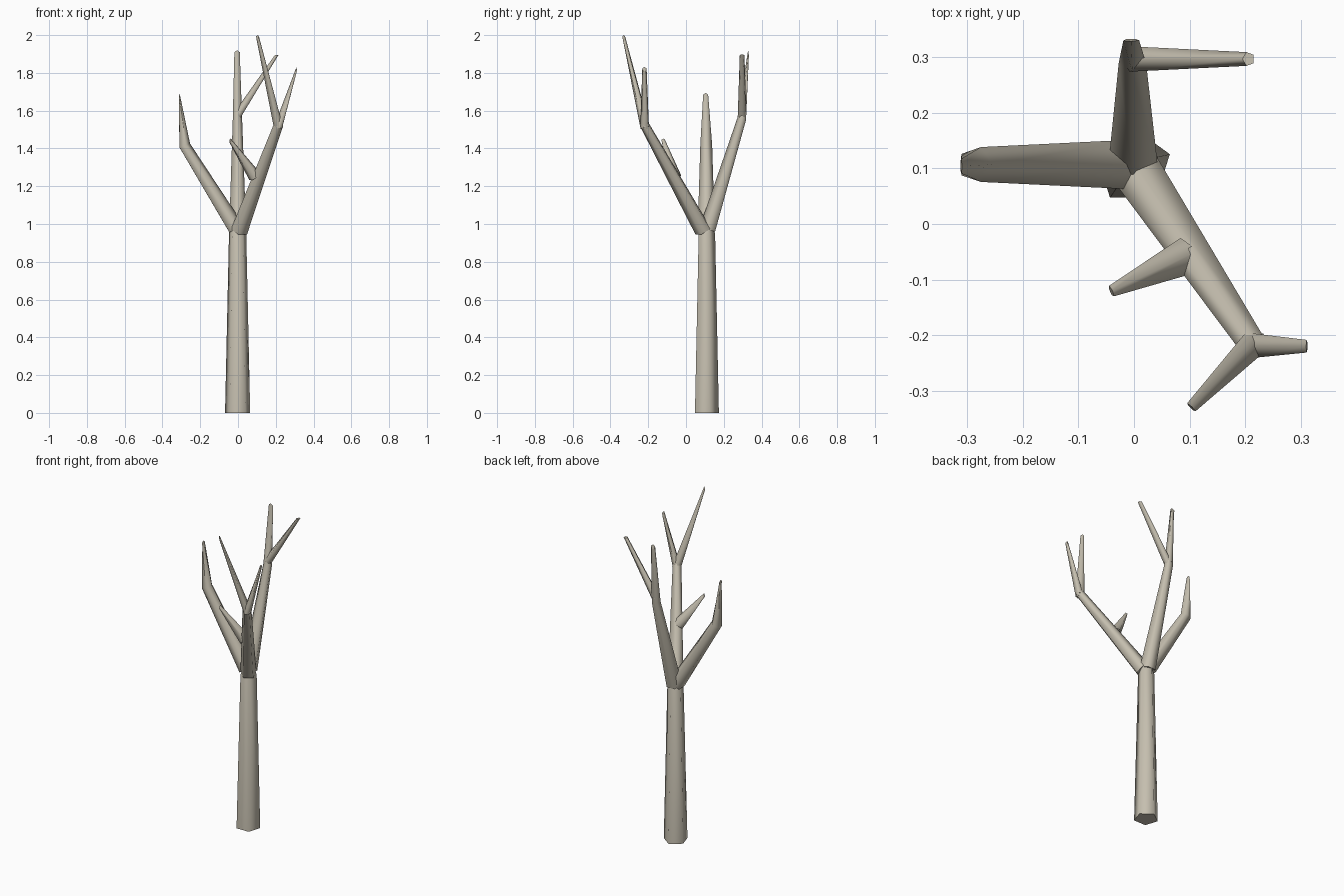
import bpy, bmesh, math
from mathutils import Vector

if "Cube" in bpy.data.objects:
    bpy.data.objects.remove(bpy.data.objects["Cube"])

bark = bpy.data.materials.new("pale_bark")
bark.diffuse_color = (0.56, 0.52, 0.43, 1)
bark.use_nodes = True
bark.node_tree.nodes["Principled BSDF"].inputs["Base Color"].default_value = bark.diffuse_color
SIDES = 5
UP = Vector((0, 0, 1))


def limb(name, points, heading=None, tip=None):
    """Tapered five-sided tube through (x, y, z, radius) points.
    tip: vector that replaces the second axis of the last ring (wedge end)."""
    pos = [Vector(p[:3]) for p in points]
    flat = Vector(heading or (pos[-1] - pos[0])[:])
    flat.z = 0
    flat.normalize()
    side = flat.cross(UP)
    bm = bmesh.new()
    rings = []
    for i, p in enumerate(pos):
        d = Vector()
        if i > 0:
            d += (p - pos[i - 1]).normalized()
        if i < len(pos) - 1:
            d += (pos[i + 1] - p).normalized()
        u = (side - d.normalized() * side.dot(d.normalized())).normalized()
        v = u.cross(d.normalized())
        if tip and i == len(pos) - 1:
            u, v = side, Vector(tip)
        ring = []
        for k in range(SIDES):
            a = math.radians(90 + 360 * k / SIDES)
            ring.append(bm.verts.new(p + points[i][3] * (u * math.cos(a) + v * math.sin(a))))
        rings.append(ring)
    for a, b in zip(rings, rings[1:]):
        for k in range(SIDES):
            n = (k + 1) % SIDES
            bm.faces.new((a[k], a[n], b[n], b[k])).smooth = True
    bm.faces.new(rings[0])
    bm.faces.new(rings[-1])
    bmesh.ops.recalc_face_normals(bm, faces=bm.faces)
    # keep the end caps crisp
    for f in bm.faces:
        if len(f.verts) == SIDES:
            for e in f.edges:
                e.smooth = False
    mesh = bpy.data.meshes.new(name)
    bm.to_mesh(mesh)
    bm.free()
    mesh.materials.append(bark)
    bpy.context.collection.objects.link(bpy.data.objects.new(name, mesh))


# Trunk: one corner points to the back, with a small closing stub in the crotch
limb("trunk", [(-.002, .104, 0, .07), (-.002, .106, .95, .048), (-.001, .106, 1.0, .03)],
     heading=(0, -1, 0))

# Left branch with upturned end
limb("left_branch", [(-.013, .107, .975, .047), (-.285, .107, 1.415, .033),
                     (-.311, .104, 1.68, .014)], tip=(.1, 0, 1))

# Back branch with upturned end and a side twig
limb("back_branch", [(-.002, .117, .97, .047), (-.003, .297, 1.555, .026),
                     (-.005, .331, 1.905, .015)], tip=(0, -.15, 1))
limb("back_twig", [(-.002, .297, 1.575, .024), (.206, .297, 1.895, .013)], tip=(-.85, 0, -.1))

# Front right branch, forked at the end, with a low twig
limb("front_branch", [(.007, .092, .965, .047), (.214, -.218, 1.525, .026)])
limb("front_fork_left", [(.216, -.215, 1.51, .026), (.103, -.33, 1.99, .011)], tip=(.1, .1, 1))
limb("front_fork_right", [(.214, -.219, 1.51, .024), (.311, -.22, 1.82, .012)], tip=(-.1, 0, 1))
limb("low_twig", [(.09, -.06, 1.25, .036), (-.041, -.121, 1.442, .011)], tip=(.2, .1, 1))
